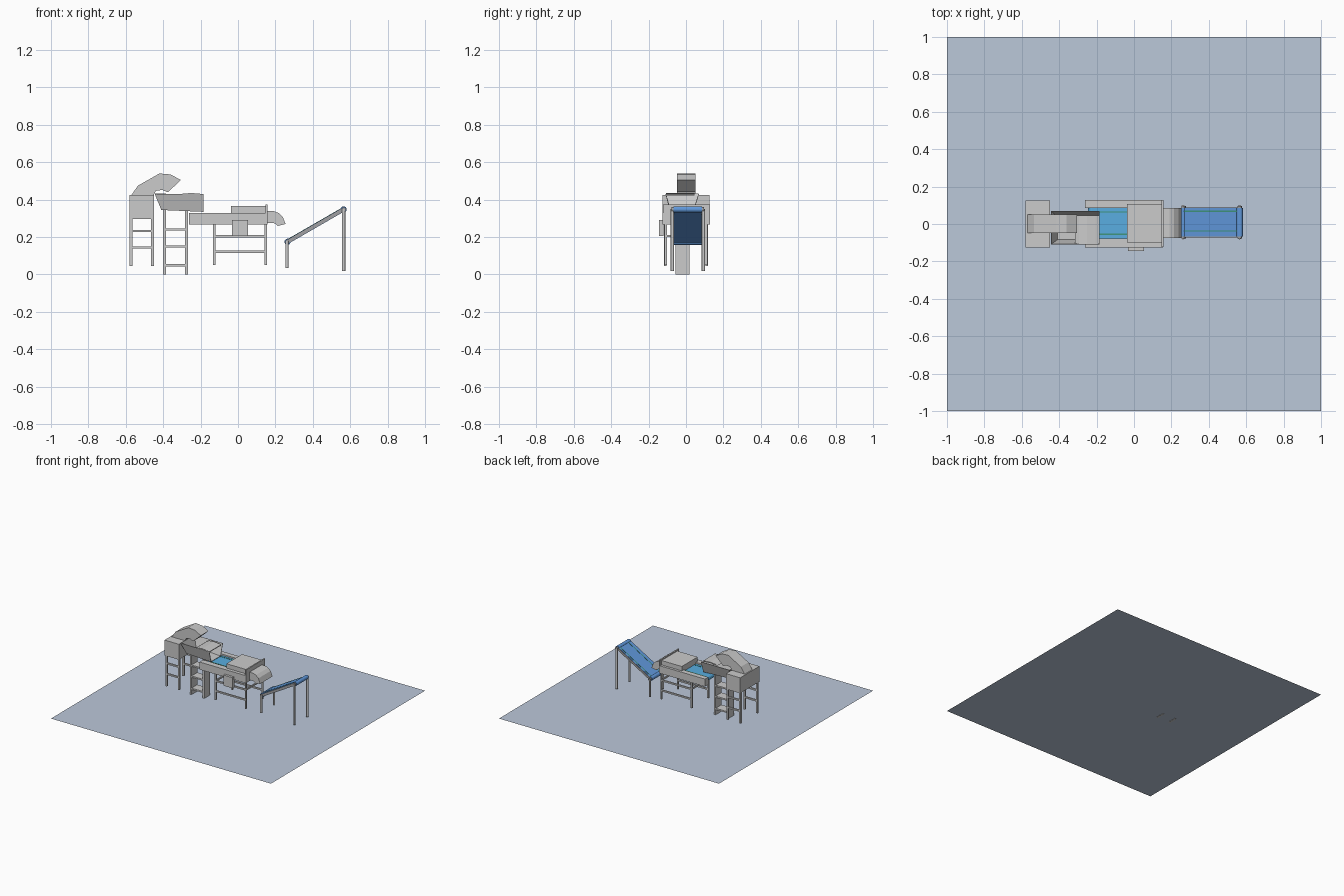
import bpy, bmesh, math
from mathutils import Vector

if "Cube" in bpy.data.objects:
    bpy.data.objects.remove(bpy.data.objects["Cube"])


def material(name, rgb):
    m = bpy.data.materials.new(name)
    m.diffuse_color = (*rgb, 1)
    m.use_nodes = True
    m.node_tree.nodes["Principled BSDF"].inputs["Base Color"].default_value = m.diffuse_color
    return m


FLOOR = material("floor_blue_grey", (0.5, 0.58, 0.7))
BLUE = material("belt_blue", (0.1, 0.42, 0.75))
DEEP = material("incline_blue", (0.12, 0.32, 0.72))
GREEN = material("edge_green", (0.05, 0.3, 0.2))
DARK = material("dark_metal", (0.35, 0.35, 0.36))


def finish(name, bm, mat=None):
    bmesh.ops.recalc_face_normals(bm, faces=bm.faces)
    me = bpy.data.meshes.new(name)
    bm.to_mesh(me)
    bm.free()
    ob = bpy.data.objects.new(name, me)
    bpy.context.collection.objects.link(ob)
    if mat:
        me.materials.append(mat)
    return ob


def box(name, x, y, z, mat=None):
    """Box from (min, max) ranges."""
    bm = bmesh.new()
    bmesh.ops.create_cube(bm, size=1)
    for v in bm.verts:
        for i, (a, b) in enumerate((x, y, z)):
            v.co[i] = (a + b) / 2 + v.co[i] * (b - a)
    return finish(name, bm, mat)


def prism(name, pts, y0, y1, mat=None):
    """Side profile in x-z, extruded along y."""
    bm = bmesh.new()
    f = bm.faces.new([bm.verts.new((x, y0, z)) for x, z in pts])
    r = bmesh.ops.extrude_face_region(bm, geom=[f])
    bmesh.ops.translate(bm, vec=(0, y1 - y0, 0),
                        verts=[g for g in r["geom"] if isinstance(g, bmesh.types.BMVert)])
    return finish(name, bm, mat)


def rod(name, a, b, r, mat=None):
    a, b = Vector(a), Vector(b)
    bm = bmesh.new()
    bmesh.ops.create_cone(bm, cap_ends=True, segments=16, radius1=r, radius2=r, depth=(b - a).length)
    bm.transform((b - a).to_track_quat("Z", "Y").to_matrix().to_4x4())
    bmesh.ops.translate(bm, vec=(a + b) / 2, verts=bm.verts)
    return finish(name, bm, mat)


def belt(name, a, b, r, y0, y1, mat):
    """Belt loop around two rollers at x-z points a and b."""
    ang = math.atan2(b[1] - a[1], b[0] - a[0])
    pts = []
    for c, start in ((b, -90), (a, 90)):
        for i in range(9):
            t = ang + math.radians(start + i * 22.5)
            pts.append((c[0] + r * math.cos(t), c[1] + r * math.sin(t)))
    return prism(name, pts, y0, y1, mat)


# floor
bm = bmesh.new()
bmesh.ops.create_grid(bm, x_segments=1, y_segments=1, size=1)
bmesh.ops.translate(bm, vec=(0, 0, 0.002), verts=bm.verts)
finish("floor", bm, FLOOR)

# cabinet on legs with rungs
box("cabinet", (-0.58, -0.45), (-0.125, 0.125), (0.298, 0.425))
for s in (-1, 1):
    y = (s * 0.11 - 0.007, s * 0.11 + 0.007)
    for x in (-0.572, -0.457):
        box("cabinet_leg", (x - 0.007, x + 0.007), y, (0.045, 0.30))
    for z in (0.145, 0.232):
        box("cabinet_rung", (-0.57, -0.458), y, (z - 0.006, z + 0.006))

# curved spout on top of the cabinet
prism("curved_spout", [(-0.57, 0.425), (-0.535, 0.475), (-0.42, 0.54), (-0.36, 0.535), (-0.305, 0.505),
                       (-0.375, 0.44), (-0.405, 0.452), (-0.44, 0.447), (-0.45, 0.425)], -0.047, 0.052)

# flared feed tray, open on top, with an arched cover over the outlet half
bm = bmesh.new()
bot = [bm.verts.new(c) for c in ((-0.41, -0.085, 0.345), (-0.185, -0.085, 0.335),
                                 (-0.185, 0.04, 0.335), (-0.41, 0.04, 0.345))]
top = [bm.verts.new(c) for c in ((-0.445, -0.11, 0.43), (-0.185, -0.11, 0.43),
                                 (-0.185, 0.07, 0.43), (-0.445, 0.07, 0.43))]
bm.faces.new(bot)
for i in (0, 2, 3):
    j = (i + 1) % 4
    bm.faces.new((bot[i], bot[j], top[j], top[i]))
tray = finish("feed_tray", bm)
sol = tray.modifiers.new("thickness", "SOLIDIFY")
sol.thickness = 0.004
prism("tray_cover", [(-0.315, 0.422), (-0.295, 0.432), (-0.25, 0.436), (-0.205, 0.432), (-0.185, 0.428),
                     (-0.185, 0.422), (-0.25, 0.428)], -0.108, 0.045)

# plate ladder under the tray
for x in (-0.392, -0.276):
    box("tray_support", (x - 0.008, x + 0.008), (-0.055, 0.02), (0, 0.345))
for z in (0.05, 0.15, 0.24):
    box("tray_support_rung", (-0.39, -0.278), (-0.055, 0.02), (z - 0.006, z + 0.006))

# flat conveyor: side rails, belt and edge strips
for y in ((-0.125, -0.078), (0.085, 0.127)):
    box("conveyor_rail", (-0.262, 0.155), y, (0.268, 0.33))
belt("flat_belt", (-0.225, 0.298), (0.135, 0.298), 0.02, -0.078, 0.085, BLUE)
for y in (-0.055, 0.065):
    box("flat_belt_strip", (-0.225, 0.135), (y - 0.003, y + 0.003), (0.316, 0.32), GREEN)

# housing over the conveyor, end plate, control box
box("scanner_housing", (-0.037, 0.15), (-0.098, 0.107), (0.318, 0.366))
box("end_plate", (0.147, 0.158), (-0.122, 0.127), (0.268, 0.375))
box("control_box", (-0.032, 0.053), (-0.145, -0.12), (0.205, 0.292))

# conveyor stand
for s in (-1, 1):
    y = (s * 0.108 - 0.006, s * 0.108 + 0.006)
    for x in (-0.127, 0.148):
        box("conveyor_leg", (x - 0.006, x + 0.006), y, (0.05, 0.27))
    for z in (0.122, 0.205):
        box("conveyor_brace", (-0.127, 0.148), y, (z - 0.006, z + 0.006))
for x in (-0.127, 0.148):
    box("conveyor_cross_brace", (x - 0.005, x + 0.005), (-0.108, 0.108), (0.2, 0.212))

# curved outlet hood
prism("outlet_hood", [(0.155, 0.34), (0.19, 0.339), (0.215, 0.33), (0.238, 0.31), (0.255, 0.27),
                      (0.213, 0.26), (0.203, 0.27), (0.19, 0.275), (0.155, 0.275)], -0.075, 0.085)

# inclined conveyor: belt, rollers, edge strips and legs
lo, hi = Vector((0.265, 0.175)), Vector((0.565, 0.348))
d = (hi - lo).normalized()
n = Vector((-d.y, d.x))
belt("incline_belt", lo, hi, 0.011, -0.068, 0.085, DEEP)
for y in (-0.038, 0.068):
    prism("incline_belt_strip", [lo + n * 0.010, hi + n * 0.010, hi + n * 0.0125, lo + n * 0.0125],
          y - 0.003, y + 0.003, GREEN)
for y in (-0.071, 0.086):
    prism("incline_frame", [lo - n * 0.009, hi - n * 0.009, hi + n * 0.009, lo + n * 0.009],
          y - 0.002, y + 0.003, DARK)
for p in (lo, hi):
    rod("incline_roller_wrap", (p.x, -0.068, p.y), (p.x, 0.085, p.y), 0.0165, DEEP)
    rod("incline_axle", (p.x, -0.077, p.y), (p.x, 0.097, p.y), 0.012, DARK)
for y in (-0.073, 0.093):
    rod("short_leg", (0.262, y, 0.035), (0.262, y, 0.178), 0.009)
    rod("tall_leg", (0.565, y, 0.018), (0.565, y, 0.35), 0.009)
